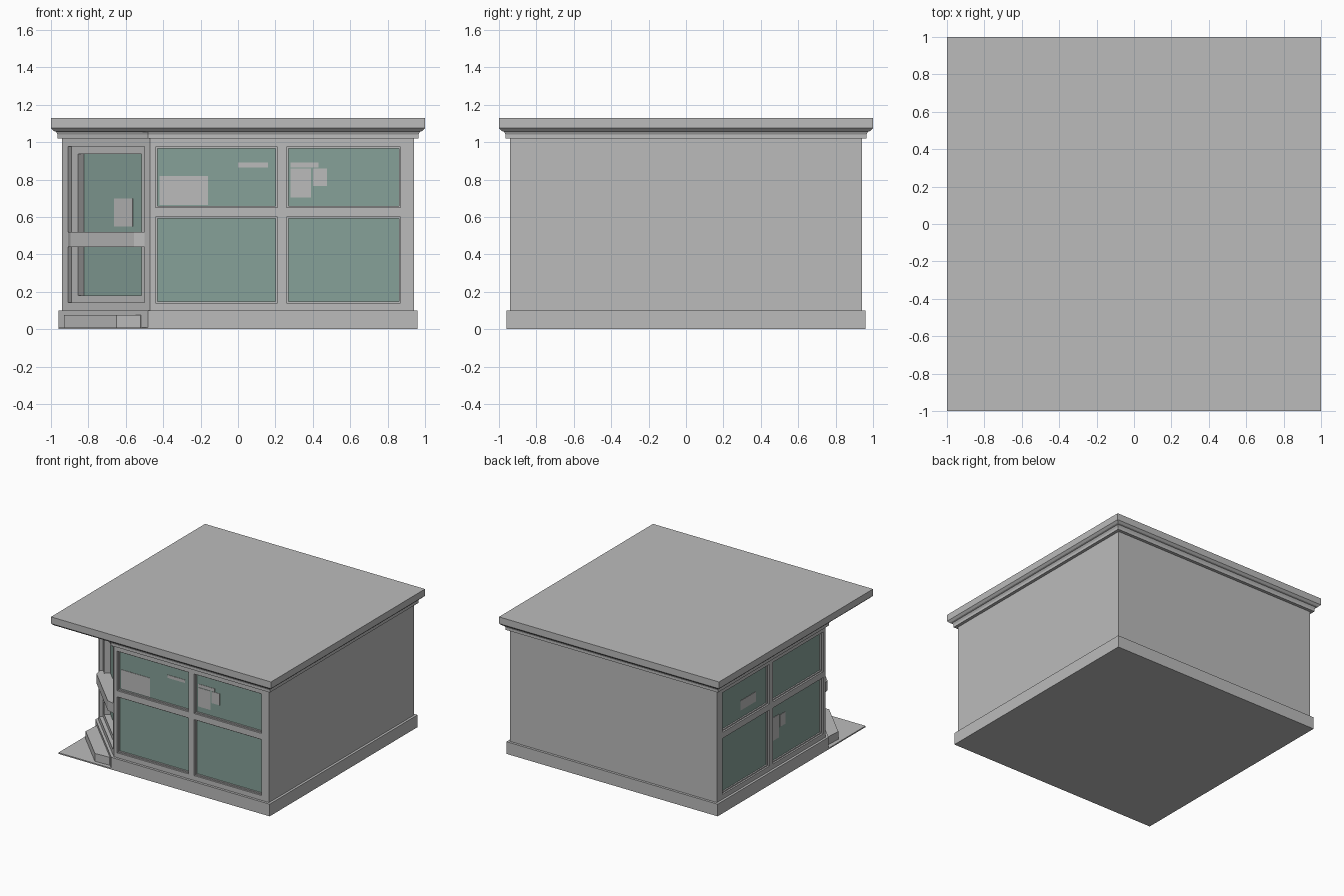
import bpy, bmesh
from mathutils import Vector

cube = bpy.data.objects.get("Cube")
if cube:
    bpy.data.objects.remove(cube, do_unlink=True)


def material(name, rgb):
    m = bpy.data.materials.new(name)
    m.use_nodes = True
    m.diffuse_color = (*rgb, 1)
    m.node_tree.nodes["Principled BSDF"].inputs["Base Color"].default_value = (*rgb, 1)
    return m


GREY = material("plaster grey", (0.5, 0.5, 0.5))
GLASS = material("green glass", (0.24, 0.355, 0.315))


def finish(name, bm, mat):
    bmesh.ops.recalc_face_normals(bm, faces=bm.faces)
    mesh = bpy.data.meshes.new(name)
    bm.to_mesh(mesh)
    bm.free()
    mesh.materials.append(mat)
    obj = bpy.data.objects.new(name, mesh)
    bpy.context.collection.objects.link(obj)


def add_loft(bm, layers):
    """Join stacked outlines, each a (points, z) pair, into a closed solid."""
    rings = [[bm.verts.new((x, y, z)) for x, y in pts] for pts, z in layers]
    n = len(rings[0])
    for a, b in zip(rings, rings[1:]):
        for i in range(n):
            j = (i + 1) % n
            bm.faces.new((a[i], a[j], b[j], b[i]))
    bm.faces.new(rings[0])
    bm.faces.new(rings[-1])


def loft(name, layers, mat=GREY):
    bm = bmesh.new()
    add_loft(bm, layers)
    finish(name, bm, mat)


def square(h):
    return [(-h, -h), (h, -h), (h, h), (-h, h)]


def cut_corner(h, c, front=None):
    """Square outline with the front corner on the -x side cut off."""
    f = front or h
    return [(-f, c), (c, -f), (h, -f), (h, h), (-f, h)]


class Facade:
    """Wall plane with u along it and d outward from it."""

    def __init__(self, origin, along, out):
        self.o = Vector(origin)
        self.u = Vector(along).normalized()
        self.n = Vector(out).normalized()

    def plan(self, pts):
        return [tuple(self.o + self.u * u + self.n * d) for u, d in pts]

    def boxes(self, name, items, d0, d1, mat=GREY):
        bm = bmesh.new()
        for u0, u1, z0, z1 in items:
            pts = self.plan([(u0, d0), (u1, d0), (u1, d1), (u0, d1)])
            add_loft(bm, [(pts, z0), (pts, z1)])
        finish(name, bm, mat)

    def prism(self, name, pts, z0, z1):
        outline = self.plan(pts)
        loft(name, [(outline, z0), (outline, z1)])


def border(u0, u1, z0, z1, wu, wz):
    """Four bars just inside a rectangle."""
    return [(u0, u0 + wu, z0, z1), (u1 - wu, u1, z0, z1),
            (u0 + wu, u1 - wu, z0, z0 + wz), (u0 + wu, u1 - wu, z1 - wz, z1)]


# Main body, plinth, cornice and flat roof
body = cut_corner(0.94, -0.39, 0.91)
loft("wall_core", [(body, 0.05), (body, 1.04)])
base = cut_corner(0.96, -0.48)
loft("plinth", [(base, 0), (base, 0.1)])
loft("cornice", [(cut_corner(0.965, -0.48), 1.02), (cut_corner(0.965, -0.48), 1.04),
                 (cut_corner(0.975, -0.48), 1.06)])
loft("roof", [(square(0.97), 1.055), (square(0.985), 1.06), (square(1), 1.075), (square(1), 1.13)])

# Two shop window sides, each with a grid of four panes
front = Facade((0, -0.94), (1, 0), (0, -1))
side = Facade((-0.94, 0), (0, 1), (-1, 0))
columns = [(-0.44, 0.21), (0.26, 0.87)]
rows = [(0.14, 0.60), (0.65, 0.975)]
panes = [(*c, *r) for c in columns for r in rows]
posts = [(u0, u1, 0.1, 1.02) for u0, u1 in ((-0.47, -0.44), (0.21, 0.26), (0.87, 0.94))]
rails = [(*c, *z) for c in columns for z in ((0.1, 0.14), (0.60, 0.65), (0.975, 1.02))]
for label, wall in (("front", front), ("side", side)):
    wall.boxes(label + "_window_frame", posts + rails, -0.032, 0)
    wall.boxes(label + "_window_glass", panes, -0.032, -0.026, GLASS)
    beads = [bar for p in panes for bar in border(*p, 0.009, 0.009)]
    wall.boxes(label + "_window_bead", beads, -0.03, -0.014)

# Notices stuck to the panes
front.boxes("front_notices", [(-0.42, -0.16, 0.665, 0.82), (0, 0.16, 0.865, 0.89),
                              (0.28, 0.43, 0.865, 0.89), (0.28, 0.39, 0.705, 0.86),
                              (0.4, 0.475, 0.765, 0.86)], -0.027, -0.023)
side.boxes("side_notices", [(0.4, 0.6, 0.72, 0.8), (0.1, 0.21, 0.31, 0.5),
                            (0.02, 0.09, 0.39, 0.49)], -0.027, -0.023)

# Corner entrance: jambs, recessed door leaf, glass and middle rail
door = Facade((-0.705, -0.705), (1, -1), (-1, -1))
door.boxes("door_surround", border(-0.332, 0.332, 0.1, 1.02, 0.042, 0.042), -0.08, 0)
door.boxes("door_leaf", border(-0.29, 0.29, 0.14, 0.978, 0.05, 0.04), -0.08, -0.028)
door.boxes("door_glass", [(-0.24, 0.24, 0.17, 0.94)], -0.08, -0.074, GLASS)
door.boxes("door_notice", [(-0.01, 0.13, 0.55, 0.7)], -0.075, -0.07)
half_rail = [(-0.29, -0.075), (-0.29, 0), (-0.24, 0.03)]
door.prism("door_rail", half_rail + [(-u, d) for u, d in reversed(half_rail)], 0.44, 0.52)

# Entrance step and thin pavement at the corner
half_step = [(-0.283, 0), (-0.283, 0.025), (-0.198, 0.12)]
door.prism("entrance_step", half_step + [(-u, d) for u, d in reversed(half_step)], 0, 0.075)
pavement = [(-0.48, -0.96), (-0.96, -0.48), (-0.96, -0.96)]
loft("corner_pavement", [(pavement, 0), (pavement, 0.01)])
